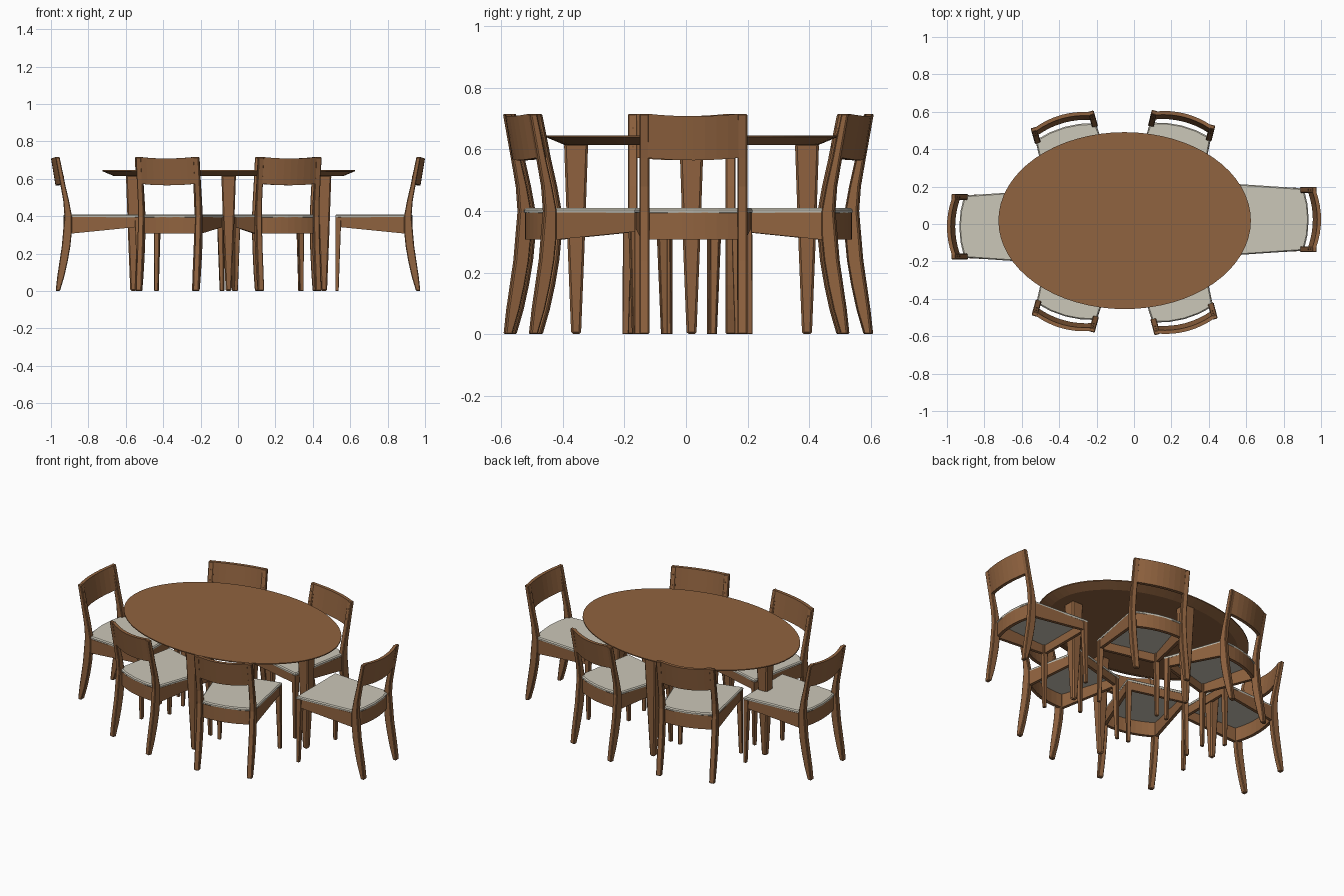
import bpy, bmesh
from math import cos, sin, pi, radians
from mathutils import Matrix

if "Cube" in bpy.data.objects:
    bpy.data.objects.remove(bpy.data.objects["Cube"])


def material(name, rgb):
    m = bpy.data.materials.new(name)
    m.diffuse_color = (*rgb, 1)
    m.use_nodes = True
    m.node_tree.nodes["Principled BSDF"].inputs["Base Color"].default_value = m.diffuse_color
    return m


WOOD = material("wood", (0.28, 0.125, 0.05))
FABRIC = material("fabric", (0.60, 0.57, 0.48))


def loft(rings, mat=WOOD):
    """Mesh skinned through equal-length rings, capped at both ends."""
    bm = bmesh.new()
    vs = [[bm.verts.new(p) for p in r] for r in rings]
    n = len(rings[0])
    for a, b in zip(vs, vs[1:]):
        for i in range(n):
            j = (i + 1) % n
            bm.faces.new((a[i], a[j], b[j], b[i]))
    bm.faces.new(vs[0])
    bm.faces.new(vs[-1])
    bmesh.ops.recalc_face_normals(bm, faces=bm.faces)
    me = bpy.data.meshes.new("part")
    bm.to_mesh(me)
    bm.free()
    me.materials.append(mat)
    return me


def rect(x0, x1, y0, y1, z):
    return [(x0, y0, z), (x1, y0, z), (x1, y1, z), (x0, y1, z)]


def place(name, me, matrix, bevel=0.0):
    ob = bpy.data.objects.new(name, me)
    bpy.context.collection.objects.link(ob)
    ob.matrix_world = matrix
    if bevel:
        mod = ob.modifiers.new("soft edges", 'BEVEL')
        mod.width = bevel
        mod.segments = 1
    return ob


# ---- table: oval top with undercut rim, four tapered legs ----
CX, CY = -0.05, 0.018


def oval(inset, z, n=64):
    return [((0.675 - inset) * cos(2 * pi * i / n),
             (0.473 - inset) * sin(2 * pi * i / n), z) for i in range(n)]


centre = Matrix.Translation((CX, CY, 0))
place("table_top", loft([oval(0.06, 0.615), oval(0.0, 0.64), oval(0.0, 0.646)]), centre)
leg = loft([rect(-w, w, -w, w, z) for z, w in ((0, 0.016), (0.3, 0.028), (0.62, 0.039))])
for dx, dy in ((0.51, 0), (-0.51, 0), (0, 0.375), (0, -0.375)):
    place("table_leg", leg, Matrix.Translation((CX + dx, CY + dy, 0)), 0.007)

# ---- chair parts, back towards local +y ----
parts = []  # (name, mesh, bevel)

# swept back posts: z, front y, rear y
POST = [(0, 0.022, 0.045), (0.08, -0.002, 0.036), (0.16, -0.02, 0.024),
        (0.24, -0.034, 0.012), (0.32, -0.042, 0.005), (0.40, -0.042, -0.002),
        (0.48, -0.027, 0.004), (0.57, -0.006, 0.02), (0.64, 0.008, 0.033),
        (0.716, 0.024, 0.047)]
for s in (-1, 1):
    parts.append(("back_post", loft([rect(s * 0.143, s * 0.175, a, b, z) for z, a, b in POST]), 0.004))
    # front leg, tapered on its inner faces
    parts.append(("front_leg", loft([
        rect(s * 0.172, s * 0.192, -0.41, -0.392, 0),
        rect(s * 0.160, s * 0.191, -0.41, -0.378, 0.395)]), 0.002))
    # side rail, deeper towards the back
    parts.append(("side_rail", loft([
        [(s * 0.168, -0.39, 0.342), (s * 0.187, -0.39, 0.342),
         (s * 0.187, -0.39, 0.395), (s * 0.168, -0.39, 0.395)],
        [(s * 0.149, -0.03, 0.306), (s * 0.168, -0.03, 0.306),
         (s * 0.168, -0.03, 0.395), (s * 0.149, -0.03, 0.395)]]), 0))
    # joint plugs on the posts
    for z, y in ((0.61, 0.001), (0.67, 0.014)):
        ring = [(s * 0.158 + 0.004 * cos(a * pi / 4), 0.004 * sin(a * pi / 4)) for a in range(8)]
        parts.append(("joint_plug", loft([[(x, y + k - 0.19 * h, z + h) for x, h in ring]
                                          for k in (-0.001, 0.006)]), 0))

parts.append(("front_rail", loft([rect(-0.165, 0.165, -0.406, -0.388, z) for z in (0.342, 0.395)]), 0))

# bowed back rail and curved, leaning backrest
STEPS = [i / 4 - 1 for i in range(9)]
rail, rest = [], []
for u in STEPS:
    bow = 1 - u * u
    x, y = 0.15 * u, -0.022 + 0.024 * bow
    rail.append([(x, y - 0.02, 0.308), (x, y, 0.308), (x, y, 0.395), (x, y - 0.02, 0.395)])
    y = 0.044 + 0.026 * bow
    lo, hi = 0.573 - 0.008 * bow, 0.716 - 0.008 * bow
    rest.append([(x, y - 0.044, lo), (x, y - 0.024, lo), (x, y, hi), (x, y - 0.02, hi)])
parts.append(("back_rail", loft(rail), 0))
parts.append(("backrest", loft(rest), 0))


# thin seat pad, wider at the front and bowed at the rear
def pad(inset, z):
    rear = [((0.166 - inset) * -u, -0.022 + 0.026 * (1 - u * u) - inset, z) for u in STEPS[::2]]
    return [(-0.192 + inset, -0.41 + inset, z), (0.192 - inset, -0.41 + inset, z)] + rear


parts.append(("seat", loft([pad(0.002, 0.393), pad(0, 0.396), pad(0, 0.404), pad(0.006, 0.41)], FABRIC), 0))

# ---- six chairs around the table: x, y, turn ----
CHAIRS = [(0.93, 0.024, -90), (-0.93, -0.014, 90),
          (-0.372, 0.515, 16), (0.254, 0.523, -14),
          (-0.367, -0.49, 164.5), (0.267, -0.505, 195)]
for x, y, turn in CHAIRS:
    m = Matrix.Translation((x, y, 0)) @ Matrix.Rotation(radians(turn), 4, 'Z')
    for name, me, bevel in parts:
        place(name, me, m, bevel)
